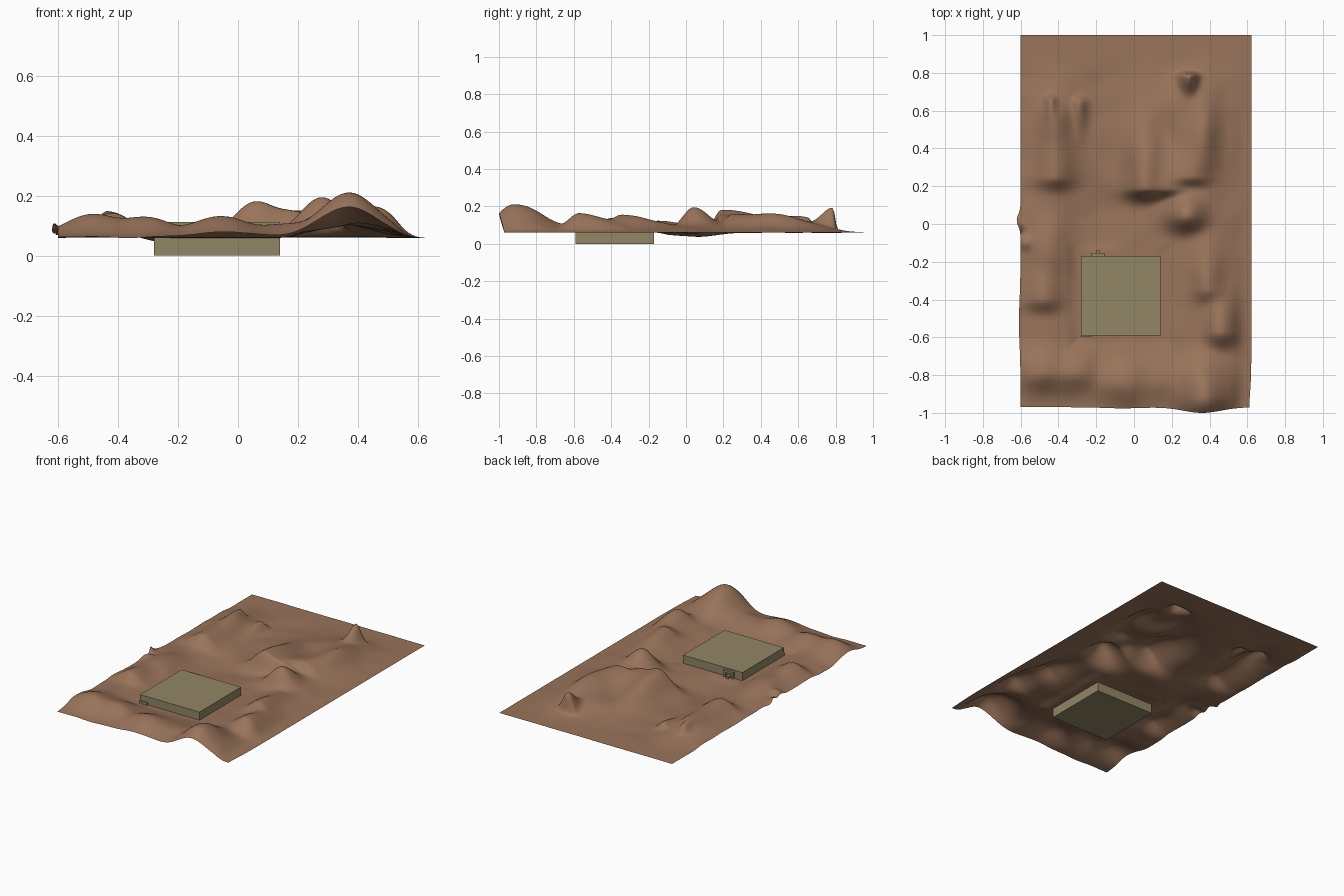
import bpy, bmesh, math
from mathutils import Vector, noise


def material(name, rgb):
    m = bpy.data.materials.new(name)
    m.diffuse_color = (*rgb, 1)
    return m


EARTH = material("brown earth", (0.32, 0.173, 0.103))
STONE = material("olive stone", (0.285, 0.24, 0.132))


def make(name, bm, mat):
    me = bpy.data.meshes.new(name)
    bm.to_mesh(me)
    bm.free()
    ob = bpy.data.objects.new(name, me)
    bpy.context.collection.objects.link(ob)
    me.materials.append(mat)
    return ob


def box(name, x0, x1, y0, y1, z0, z1):
    bm = bmesh.new()
    bmesh.ops.create_cube(bm, size=1)
    for v in bm.verts:
        v.co = ((x0 + x1) / 2 + v.co.x * (x1 - x0),
                (y0 + y1) / 2 + v.co.y * (y1 - y0),
                (z0 + z1) / 2 + v.co.z * (z1 - z0))
    return make(name, bm, STONE)


# Hills: x, y, width, south falloff, north falloff, height
HILLS = [
    (.37, -.90, .10, .08, .13, .15),     # tall front hill
    (-.49, -.79, .09, .07, .10, .078),   # front ridge
    (-.31, -.79, .09, .07, .09, .068),
    (-.06, -.84, .10, .08, .09, .073),
    (.14, -.83, .10, .07, .10, .045),
    (.46, -.57, .07, .06, .16, .10),     # right ridge
    (.39, -.34, .065, .06, .18, .085),
    (.28, .04, .075, .06, .09, .13),
    (-.48, -.40, .07, .05, .14, .075),   # left ridge
    (-.46, -.12, .08, .12, .12, .06),
    (.06, .19, .075, .04, .26, .12),     # central mesa
    (.18, .19, .08, .035, .15, .085),
    (.30, .25, .08, .04, .20, .09),
    (.37, .45, .06, .14, .18, .085),
    (.29, .785, .035, .07, .012, .13),   # sharp back crest
    (.25, .62, .11, .18, .11, .05),
    (-.42, .25, .075, .05, .25, .08),    # back left ridge
    (-.42, .55, .06, .12, .09, .07),
    (-.29, .64, .03, .12, .025, .045),
    (-.44, .65, .025, .08, .025, .07),
    (-.61, -.01, .025, .025, .025, .05), # ragged left edge
    (-.57, -.10, .03, .03, .03, .04),
]


def gauss(d, s):
    return math.exp(-0.5 * (d / s) ** 2)


def smooth(t):
    t = max(0, min(1, t))
    return t * t * (3 - 2 * t)


def height(x, y):
    total = 0
    for hx, hy, w, south, north, h in HILLS:
        total += (h * gauss(x - hx, w) * gauss(y - hy, south if y < hy else north)) ** 2
    # broad swells joining the hills along both sides
    ends = smooth((y + .97) / .2) * smooth((.9 - y) / .3)
    total += (ends * .035 * gauss(x - .36, .12)) ** 2 + (ends * .025 * gauss(x + .45, .1)) ** 2
    z = total ** 0.5 * smooth((.63 - x) / .12)
    z += 0.006 * noise.noise(Vector((x * 7, y * 7, 2))) * smooth((.95 - y) / .2) * smooth((.62 - x) / .1)
    z -= 0.022 * gauss(x + .2, .12) * gauss(y - .05, .13)
    # levelled ground around the slab
    away = max(abs(x + .07), abs(y + .38)) - .21
    return .06 + z * smooth(away / .08)


# Terrain sheet
bm = bmesh.new()
bmesh.ops.create_grid(bm, x_segments=124, y_segments=200, size=1)
for v in bm.verts:
    x = .61 * v.co.x + .009
    y = .985 * v.co.y + .015
    z = height(x, y)
    front = smooth((-.8 - y) / .17)
    left = smooth((-.54 - x) / .06)
    right = smooth((y + .85) / .2) * smooth((x - .5) / .1)
    x += .003 * right - left * (.02 * gauss(y - .02, .03) + .008 * gauss(y + .52, .12))
    x -= .008 * front * smooth((x - .5) / .1)
    y -= front * (.03 * gauss(x - .36, .1) + .006 * gauss(x + .06, .1))
    v.co = (x, y, z)
for f in bm.faces:
    f.smooth = True
make("terrain", bm, EARTH)

# Slab building and its rear entrance
box("slab", -.28, .14, -.59, -.17, 0, .112)
for i, x in enumerate((-.225, -.17)):
    box("entrance_post_%d" % i, x, x + .014, -.17, -.153, .062, .10)
box("entrance_lintel", -.225, -.156, -.17, -.153, .09, .104)
box("entrance_step", -.20, -.18, -.17, -.14, .062, .075)
box("front_ledge", -.28, -.225, -.598, -.59, .06, .075)
